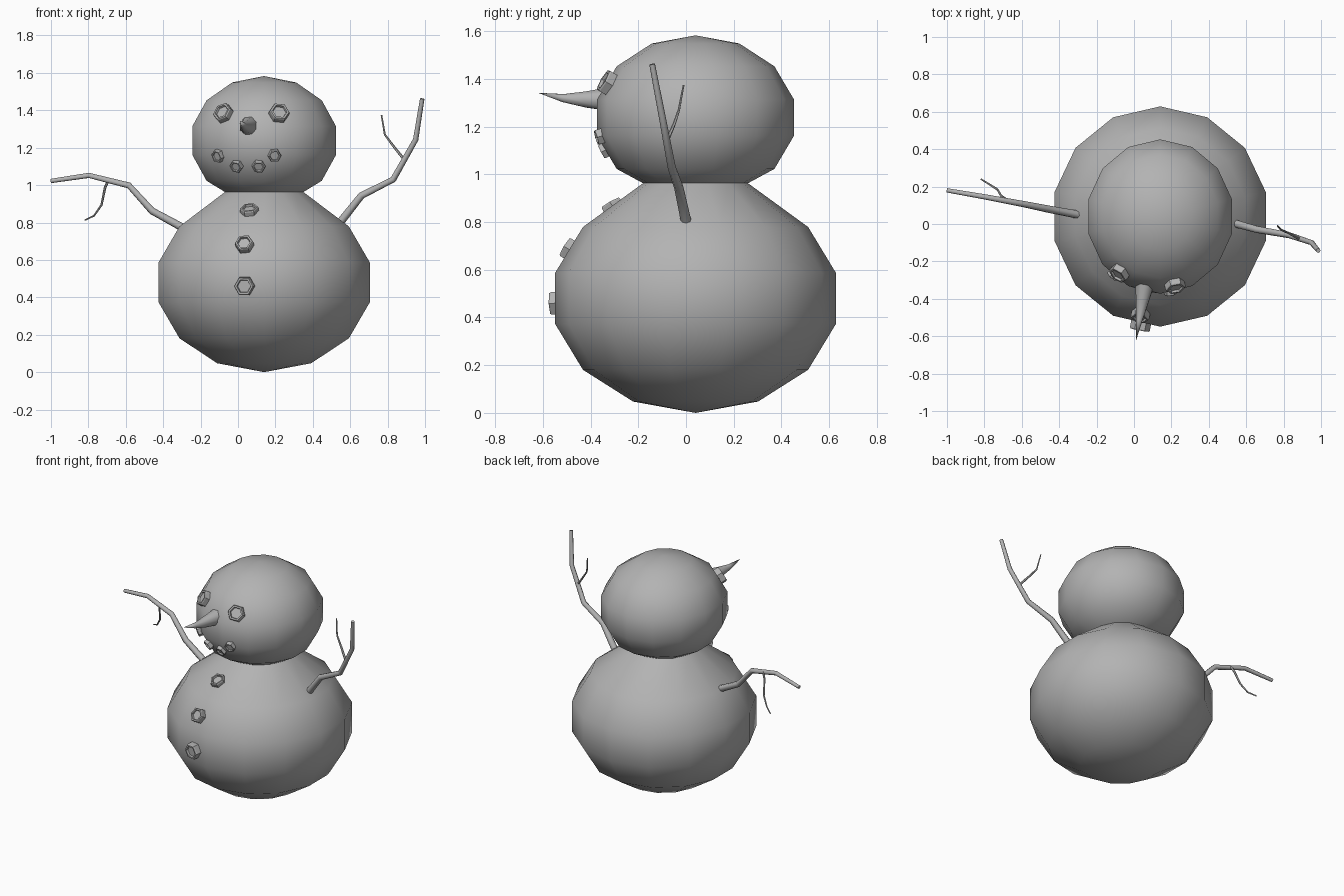
import bpy
from math import sin, cos, pi, sqrt, radians
from mathutils import Vector

cube = bpy.data.objects.get("Cube")
if cube:
    bpy.data.objects.remove(cube, do_unlink=True)

grey = bpy.data.materials.new("plain_grey")
grey.use_nodes = True
grey.diffuse_color = (0.45, 0.45, 0.45, 1)
grey.node_tree.nodes["Principled BSDF"].inputs["Base Color"].default_value = grey.diffuse_color


def skin(name, rings, angle, caps=False):
    """Bridge rings of points; a ring of one point closes to a tip."""
    verts, faces, ids = [], [], []
    for ring in rings:
        ids.append(list(range(len(verts), len(verts) + len(ring))))
        verts += [tuple(p) for p in ring]
    for a, b in zip(ids, ids[1:]):
        n = max(len(a), len(b))
        for k in range(n):
            j = (k + 1) % n
            if len(a) == 1:
                faces.append((a[0], b[j], b[k]))
            elif len(b) == 1:
                faces.append((a[k], a[j], b[0]))
            else:
                faces.append((a[k], a[j], b[j], b[k]))
    if caps:
        faces += [tuple(reversed(r)) for r in (ids[0],) if len(r) > 2]
        faces += [tuple(r) for r in (ids[-1],) if len(r) > 2]
    mesh = bpy.data.meshes.new(name)
    mesh.from_pydata(verts, [], faces)
    mesh.materials.append(grey)
    obj = bpy.data.objects.new(name, mesh)
    bpy.context.collection.objects.link(obj)
    bpy.ops.object.select_all(action='DESELECT')
    obj.select_set(True)
    bpy.context.view_layer.objects.active = obj
    bpy.ops.object.shade_smooth_by_angle(angle=radians(angle))
    return obj


def circle(centre, u, v, ru, rv, sides):
    return [centre + u * (ru * cos(2 * pi * k / sides)) + v * (rv * sin(2 * pi * k / sides))
            for k in range(sides)]


def tube(name, path, r_start, r_end, sides=8):
    """Tapering tube along a path."""
    pts = [Vector(p) for p in path]
    last = len(pts) - 1
    rings = []
    for i, p in enumerate(pts):
        t = (pts[min(i + 1, last)] - pts[max(i - 1, 0)]).normalized()
        u = t.cross(Vector((0, 1, 0.3))).normalized()
        r = r_start + (r_end - r_start) * i / last
        rings.append(circle(p, u, t.cross(u), r, r, sides) if r > 0 else [p])
    return skin(name, rings, 50, caps=True)


# Snow balls: faceted spheres that share an open ring at the neck
X, Y = Vector((1, 0, 0)), Vector((0, 1, 0))
SEGMENTS, STACKS, NECK_Z = 14, 7, 0.963
BODY = (Vector((0.14, 0.04, 0.48)), Vector((0.594, 0.604, 0.48)))
HEAD = (Vector((0.14, 0.04, 1.238)), Vector((0.404, 0.423, 0.345)))


def ball_ring(ball, i):
    centre, size = ball
    a = pi * i / STACKS
    c = centre - Vector((0, 0, size.z * cos(a)))
    if i in (0, STACKS):
        return [c]
    # ring starts on the y axis, running counter-clockwise
    return circle(c, Y, -X, size.y * sin(a), size.x * sin(a), SEGMENTS)


neck = circle(Vector((0.14, 0.04, NECK_Z)), Y, -X, 0.22, 0.215, SEGMENTS)
skin("body", [ball_ring(BODY, i) for i in range(6)] + [neck], 35)
skin("head", [neck] + [ball_ring(HEAD, i) for i in range(2, STACKS + 1)], 35)


# Hexagonal rimmed pebbles seated on the front of a ball
def pebble(name, ball, x, z, r, height):
    centre, size = ball
    dx, dz = x - centre.x, z - centre.z
    dy = -size.y * sqrt(1 - (dx / size.x) ** 2 - (dz / size.z) ** 2)
    spot = centre + Vector((dx, dy, dz)) * 0.97
    n = Vector((dx / size.x ** 2, dy / size.y ** 2, dz / size.z ** 2)).normalized()
    u = (X - n * n.x).normalized()
    v = n.cross(u)
    steps = ((r, -height), (r, height * 0.8), (r * 0.92, height),
             (r * 0.72, height), (r * 0.66, height * 0.6))
    skin(name, [circle(spot + n * h, u, v, q, q, 6) for q, h in steps], 20, caps=True)


for side, x in (("right", -0.08), ("left", 0.22)):
    pebble(side + "_eye", HEAD, x, 1.385, 0.055, 0.03)
for i, (x, z) in enumerate(((-0.11, 1.155), (-0.01, 1.1), (0.11, 1.1), (0.195, 1.158))):
    pebble(f"mouth_pebble_{i + 1}", HEAD, x, z, 0.036, 0.022)
for i, (x, z, r) in enumerate(((0.06, 0.865, 0.05), (0.033, 0.685, 0.05), (0.033, 0.46, 0.054))):
    pebble(f"button_{i + 1}", BODY, x, z, r, 0.032)

# Carrot nose, slightly bent upward
tube("nose", [(0.06, -0.31, 1.315), (0.043, -0.42, 1.314), (0.028, -0.515, 1.32),
              (0.012, -0.62, 1.342)], 0.054, 0)

# Stick arms, each with one twig
tube("right_arm", [(-0.30, 0.05, 0.775), (-0.46, 0.08, 0.862), (-0.583, 0.105, 0.998),
                   (-0.797, 0.145, 1.052), (-1.0, 0.18, 1.022)], 0.022, 0.012)
tube("right_twig", [(-0.69, 0.135, 1.03), (-0.71, 0.15, 0.99), (-0.73, 0.185, 0.893),
                    (-0.77, 0.21, 0.836), (-0.818, 0.24, 0.813)], 0.008, 0.004, 6)
tube("left_arm", [(0.55, 0.0, 0.805), (0.66, -0.03, 0.944), (0.83, -0.06, 1.03),
                  (0.95, -0.1, 1.243), (0.985, -0.142, 1.462)], 0.022, 0.012)
tube("left_twig", [(0.882, -0.078, 1.145), (0.83, -0.05, 1.21), (0.785, -0.03, 1.27),
                   (0.767, -0.01, 1.375)], 0.008, 0.004, 6)
